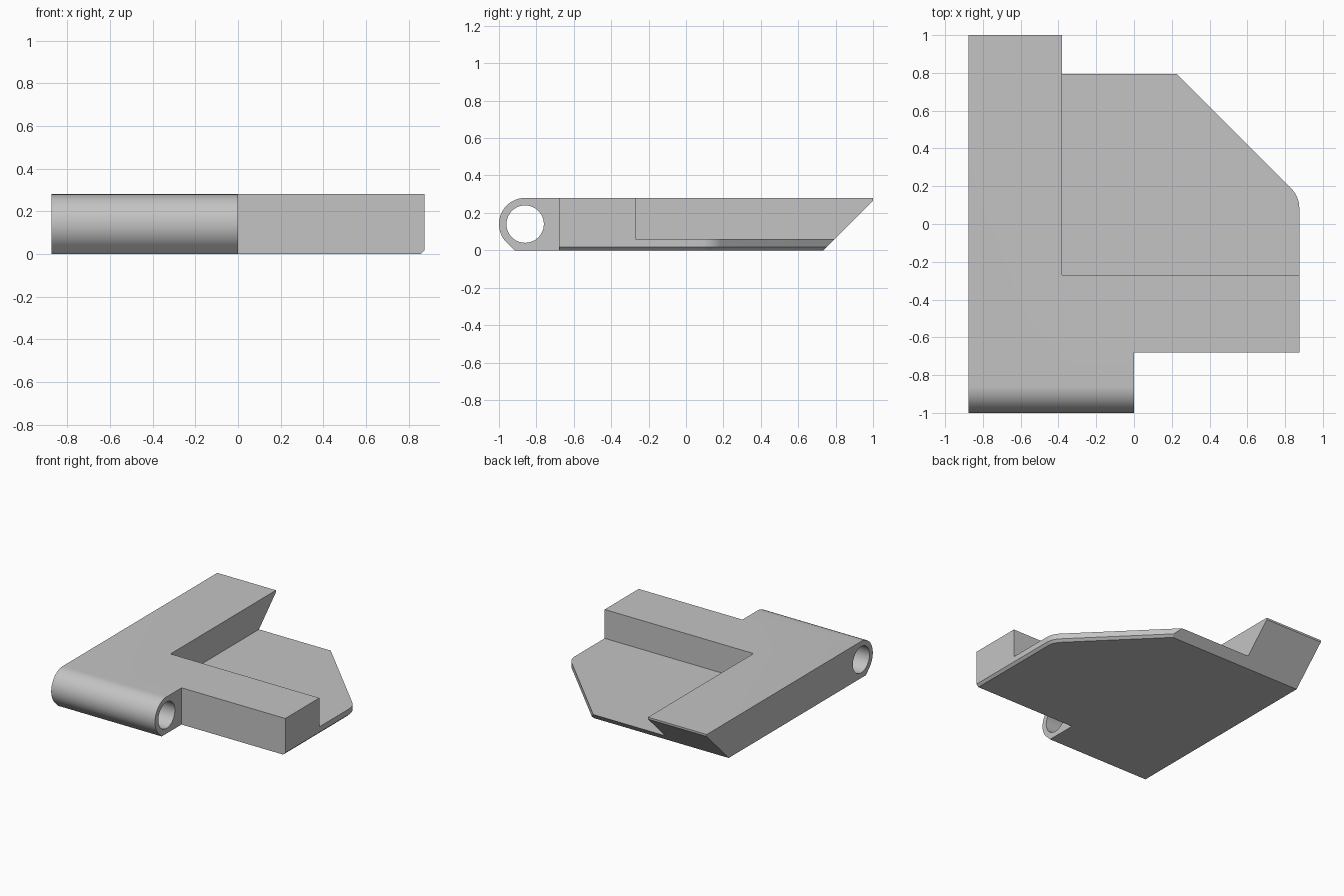
import bpy, bmesh
from math import sin, cos, pi, radians
from mathutils import Vector

cube = bpy.data.objects.get("Cube")
if cube:
    bpy.data.objects.remove(cube, do_unlink=True)

HALF = 0.875             # half width
TOP = 0.28               # full thickness
R = TOP / 2              # hinge barrel radius
PIN_Y = R - 1            # hinge axis
FLOOR = 0.06             # thin plate thickness

grey = bpy.data.materials.new("plain grey")
grey.use_nodes = True
grey.diffuse_color = (0.55, 0.55, 0.55, 1)
grey.node_tree.nodes["Principled BSDF"].inputs["Base Color"].default_value = grey.diffuse_color


def arc(cx, cy, r, a0, a1, n):
    """Points on an arc, angles in degrees."""
    angles = [radians(a0 + (a1 - a0) * i / n) for i in range(n + 1)]
    return [(cx + r * cos(a), cy + r * sin(a)) for a in angles]


def prism(name, points, depth, bevel_rule=None, bevel=0.018):
    """Extrude a closed 3D outline, optionally chamfering edges of the start cap."""
    bm = bmesh.new()
    cap = bm.faces.new([bm.verts.new(p) for p in points])
    rim = list(cap.edges)
    out = bmesh.ops.extrude_face_region(bm, geom=[cap], use_keep_orig=True)
    moved = [v for v in out["geom"] if isinstance(v, bmesh.types.BMVert)]
    bmesh.ops.translate(bm, verts=moved, vec=Vector(depth))
    bmesh.ops.recalc_face_normals(bm, faces=bm.faces)
    if bevel_rule:
        edges = [e for e in rim if bevel_rule(e)]
        bmesh.ops.bevel(bm, geom=edges, offset=bevel, segments=1, affect='EDGES')
    mesh = bpy.data.meshes.new(name)
    bm.to_mesh(mesh)
    bm.free()
    mesh.materials.append(grey)
    obj = bpy.data.objects.new(name, mesh)
    bpy.context.collection.objects.link(obj)
    return obj


def combine(target, tool, operation):
    """Apply a boolean and remove the tool."""
    tool.hide_render = True
    bpy.context.view_layer.objects.active = target
    mod = target.modifiers.new(operation, 'BOOLEAN')
    mod.operation, mod.object, mod.solver = operation, tool, 'EXACT'
    bpy.ops.object.modifier_apply(modifier=mod.name)
    bpy.data.objects.remove(tool, do_unlink=True)


# Side profile: round hinge nose, flat top, sloped back end
slope = 0.735
side = arc(PIN_Y, R, R, 90, 225, 24)
side += [(PIN_Y - R * 2 ** 0.5 + R, 0), (slope, 0), (1, 1 - slope), (1, TOP)]
body = prism("hinge_bracket", [(-HALF, y, z) for y, z in side], (2 * HALF, 0, 0))

# Plan outline: front notch, rounded corner and diagonal on the left
corner_r = 0.14
corner_y = 1.02 - HALF - corner_r * (2 ** 0.5 - 1)
plan = [(-HALF - 0.1, -1.1), (0, -1.1), (0, -0.68), (HALF, -0.68)]
plan += arc(HALF - corner_r, corner_y, corner_r, 0, 45, 8)
plan += [(-0.08, 1.1), (-HALF - 0.1, 1.1)]


def left_edge(e):
    a, b = (v.co for v in e.verts)
    return min(a.x, b.x) > -0.1 and min(a.y, b.y) > -0.7 and a.y != b.y


outline = prism("outline_cutter", [(x, y, 0) for x, y in plan], (0, 0, 0.5), left_edge)
combine(body, outline, 'INTERSECT')

# Pocket above the thin plate
pocket = [(-0.38, -0.27), (1.2, -0.27), (1.2, 1.2), (-0.38, 1.2)]
combine(body, prism("pocket_cutter", [(x, y, FLOOR) for x, y in pocket], (0, 0, 1)), 'DIFFERENCE')

# Pin hole through the hinge barrel
hole = arc(PIN_Y, R, 0.1, 0, 352.5, 47)
combine(body, prism("pin_hole_cutter", [(-1, y, z) for y, z in hole], (1.2, 0, 0)), 'DIFFERENCE')

# Smooth barrel and hole, sharp machined edges
bpy.ops.object.select_all(action='DESELECT')
body.select_set(True)
bpy.context.view_layer.objects.active = body
bpy.ops.object.shade_smooth_by_angle(angle=radians(25))
